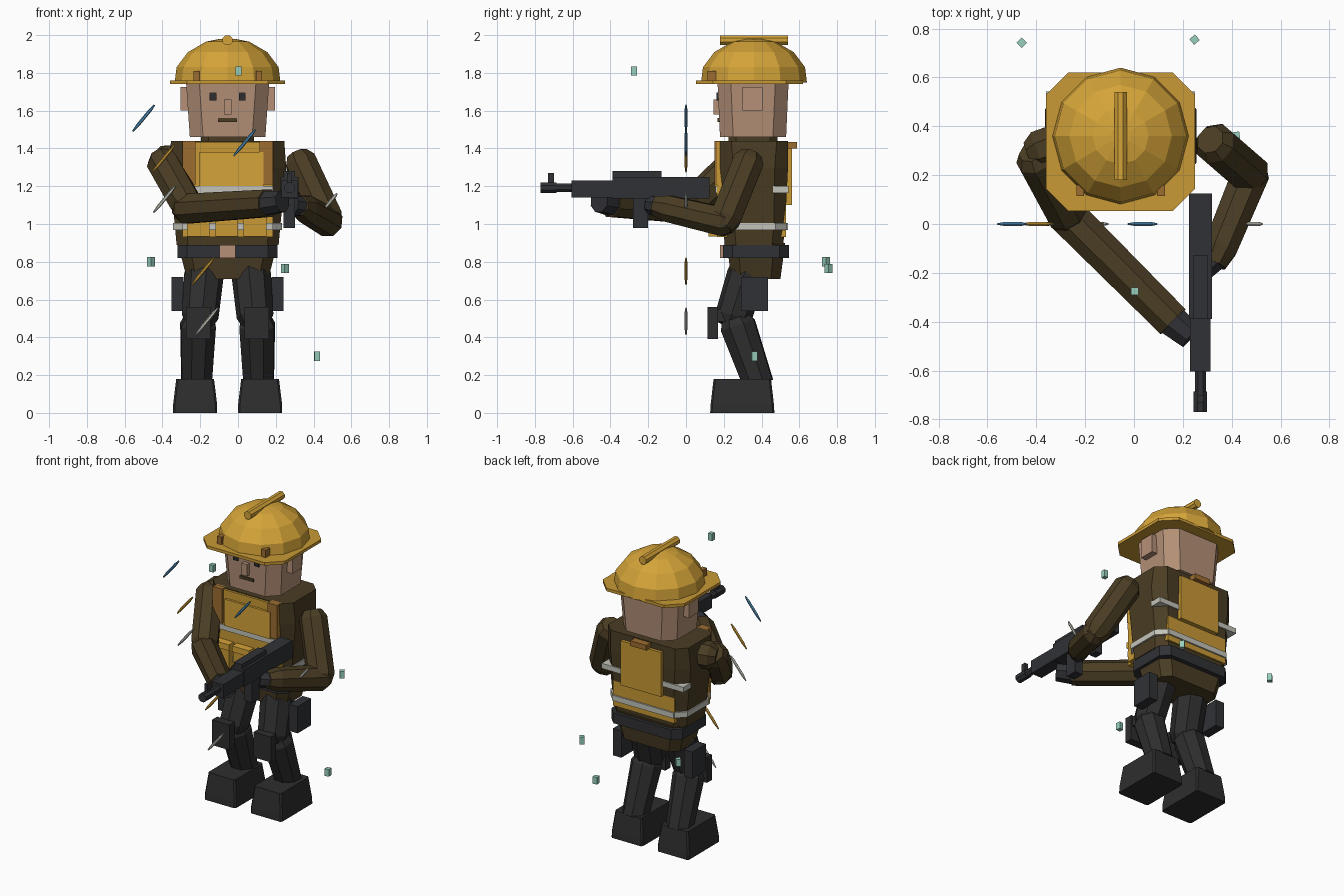
import bpy, bmesh, math
from mathutils import Vector, Matrix

old = bpy.data.objects.get("Cube")
if old:
    bpy.data.objects.remove(old, do_unlink=True)

CX, CY = -0.055, 0.36      # body axis


def material(name, r, g, b):
    m = bpy.data.materials.new(name)
    m.use_nodes = True
    m.diffuse_color = (r, g, b, 1)
    m.node_tree.nodes["Principled BSDF"].inputs["Base Color"].default_value = (r, g, b, 1)
    return m


YELLOW = material("safety yellow", 0.66, 0.37, 0.04)
VEST = material("vest yellow", 0.58, 0.32, 0.035)
JACKET = material("jacket brown", 0.068, 0.046, 0.017)
BLACK = material("trouser charcoal", 0.027, 0.027, 0.028)
METAL = material("gun metal", 0.03, 0.031, 0.036)
SKIN = material("skin", 0.46, 0.28, 0.185)
SILVER = material("reflective silver", 0.55, 0.55, 0.49)
GREEN = material("pale green", 0.31, 0.62, 0.5)
BLUE = material("spark blue", 0.08, 0.26, 0.46)
STRAP = material("strap tan", 0.33, 0.15, 0.03)


def loft(name, rings, mat):
    """Skin a stack of matching point rings and cap both ends."""
    bm = bmesh.new()
    loops = [[bm.verts.new(p) for p in ring] for ring in rings]
    n = len(loops[0])
    for a, b in zip(loops, loops[1:]):
        for i in range(n):
            j = (i + 1) % n
            bm.faces.new((a[i], a[j], b[j], b[i]))
    bm.faces.new(loops[0][::-1])
    bm.faces.new(loops[-1])
    bmesh.ops.recalc_face_normals(bm, faces=bm.faces)
    me = bpy.data.meshes.new(name)
    bm.to_mesh(me)
    bm.free()
    me.materials.append(mat)
    ob = bpy.data.objects.new(name, me)
    bpy.context.collection.objects.link(ob)
    return ob


def octagon(z, hx, hy, c, x=CX, y=CY):
    """Rectangle with cut corners at height z."""
    quarter = [(hx, hy - c), (hx - c, hy)]
    pts = quarter + [(-a, b) for a, b in quarter[::-1]]
    pts += [(-a, -b) for a, b in pts]
    return [Vector((x + a, y + b, z)) for a, b in pts]


def body(name, sections, mat, x=CX, y=CY):
    return loft(name, [octagon(z, hx, hy, c, x, y) for z, hx, hy, c in sections], mat)


def box(name, x, y, z, mat):
    """Box from three (low, high) ranges."""
    return loft(name, [[(x[0], y[0], h), (x[1], y[0], h), (x[1], y[1], h), (x[0], y[1], h)]
                       for h in z], mat)


def tube(name, a, b, profile, mat, sides=8):
    """Faceted limb from a to b; profile holds (fraction, radius)."""
    a, b = Vector(a), Vector(b)
    q = (b - a).to_track_quat('Z', 'Y')
    rings = []
    for t, r in profile:
        rings.append([a.lerp(b, t) + q @ Vector((r * math.cos(k), r * math.sin(k), 0))
                      for k in (math.tau * (i + 0.5) / sides for i in range(sides))])
    return loft(name, rings, mat)


def pair(side):
    return "left" if side > 0 else "right"


# Helmet
rings = []
for z, r in [(1.75, 0.28), (1.83, 0.27), (1.91, 0.21), (1.965, 0.115), (1.98, 0.04)]:
    rings.append([Vector((CX + r * math.cos(math.tau * i / 12),
                          CY + r * math.sin(math.tau * i / 12), z)) for i in range(12)])
loft("helmet_dome", rings, YELLOW)
body("helmet_brim", [(1.74, 0.305, 0.283, 0.09), (1.76, 0.305, 0.283, 0.09)], VEST, y=0.337)
tube("helmet_ridge", (CX, 0.18, 1.973), (CX, 0.54, 1.973), [(0, 0.028), (1, 0.028)], YELLOW)

# Head and face
body("head", [(1.46, 0.2, 0.175, 0.07), (1.75, 0.22, 0.188, 0.07)], SKIN, y=0.355)
body("neck", [(1.42, 0.14, 0.13, 0.04), (1.47, 0.14, 0.13, 0.04)], JACKET, y=0.355)
box("nose", (CX - 0.02, CX + 0.02), (0.145, 0.2), (1.58, 1.66), SKIN)
box("mouth", (CX - 0.05, CX + 0.05), (0.168, 0.177), (1.54, 1.56), JACKET)
for s in (-1, 1):
    e = CX + s * 0.078
    box(pair(s) + "_eye", (e - 0.018, e + 0.018), (0.162, 0.171), (1.655, 1.695), BLACK)
    e = CX + s * 0.225
    box(pair(s) + "_ear", (e - 0.025, e + 0.025), (0.3, 0.405), (1.6, 1.725), SKIN)
    e = CX + s * 0.165
    box(pair(s) + "_helmet_clip", (e - 0.016, e + 0.016), (0.115, 0.16), (1.76, 1.81), STRAP)

# Jacket, skirt and belt
body("jacket", [(0.89, 0.27, 0.155, 0.06), (1.0, 0.28, 0.165, 0.06),
                (1.3, 0.31, 0.18, 0.07), (1.44, 0.3, 0.18, 0.06)], JACKET)
body("jacket_skirt", [(0.71, 0.215, 0.13, 0.05), (0.9, 0.265, 0.155, 0.06)], JACKET, y=0.37)
body("belt", [(0.82, 0.265, 0.175, 0.05), (0.89, 0.265, 0.175, 0.05)], METAL, y=0.37)
box("belt_buckle", (CX - 0.043, CX + 0.043), (0.18, 0.2), (0.82, 0.89), SKIN)
body("waist_reflector", [(0.968, 0.288, 0.174, 0.06), (1.005, 0.288, 0.174, 0.06)], SILVER)

# Vest, front and back
box("vest_front", (CX - 0.24, CX + 0.24), (0.165, 0.22), (0.93, 1.435), VEST)
box("vest_plate", (CX - 0.15, CX + 0.19), (0.15, 0.18), (1.2, 1.38), YELLOW)
box("chest_reflector", (CX - 0.24, CX + 0.24), (0.157, 0.2), (1.165, 1.2), SILVER)
box("front_reflector", (CX - 0.24, CX + 0.24), (0.157, 0.2), (0.968, 1.005), SILVER)
for s in (-1, 1):
    e = CX + s * 0.205
    box(pair(s) + "_vest_strap", (e - 0.035, e + 0.035), (0.152, 0.2), (1.21, 1.44), STRAP)
for name, x in (("right", -0.21), ("middle", -0.06), ("left", 0.09)):
    box(name + "_pouch", (x - 0.06, x + 0.06), (0.12, 0.18), (0.935, 1.08), VEST)
    box(name + "_pouch_flap", (x - 0.063, x + 0.063), (0.113, 0.18), (1.06, 1.1), YELLOW)
box("back_panel", (CX - 0.23, CX + 0.23), (0.5, 0.53), (0.93, 1.13), VEST)
box("back_reflector", (CX - 0.23, CX + 0.23), (0.5, 0.54), (0.968, 1.005), SILVER)
box("upper_back_reflector", (CX - 0.305, CX + 0.305), (0.46, 0.543), (1.165, 1.2), SILVER)
box("back_pack", (CX - 0.15, CX + 0.15), (0.52, 0.56), (1.1, 1.4), VEST)
box("pack_handle", (CX - 0.06, CX + 0.06), (0.54, 0.588), (1.4, 1.435), STRAP)

# Legs
for s in (-1, 1):
    n = pair(s)

    def at(off, y, z):
        return (CX + s * off, y, z)

    tube(n + "_thigh", at(0.12, 0.34, 0.79), at(0.15, 0.235, 0.46),
         [(0, 0.095), (0.2, 0.105), (0.85, 0.098), (1, 0.07)], BLACK)
    tube(n + "_shin", at(0.155, 0.255, 0.52), at(0.165, 0.385, 0.15),
         [(0, 0.07), (0.15, 0.1), (1, 0.085)], BLACK)
    k = CX + s * 0.155
    box(n + "_knee_pad", (k - 0.065, k + 0.065), (0.115, 0.17), (0.39, 0.56), BLACK)
    box(n + "_knee_strap", (k - 0.055, k + 0.055), (0.16, 0.25), (0.485, 0.55), BLACK)
    k = CX + s * 0.265
    box(n + "_thigh_pouch", (k - 0.032, k + 0.032), (0.29, 0.435), (0.54, 0.72), METAL)
    body(n + "_boot", [(0, 0.117, 0.17, 0.01), (0.04, 0.117, 0.168, 0.01),
                       (0.18, 0.1, 0.152, 0.01)], BLACK, x=CX + s * 0.172, y=0.298)

# Arms
UPPER = [(-0.12, 0.06), (0, 0.088), (0.95, 0.088), (1.1, 0.06)]
tube("right_shoulder", (-0.28, 0.34, 1.34), (-0.42, 0.29, 1.33),
     [(0, 0.088), (0.8, 0.088), (1.1, 0.055)], JACKET)
tube("right_upper_arm", (-0.4, 0.27, 1.33), (-0.27, 0.03, 1.1), UPPER, JACKET)
tube("right_forearm", (-0.29, 0.05, 1.08), (0.16, -0.4, 1.11),
     [(-0.06, 0.05), (0.03, 0.085), (1, 0.078)], JACKET)
tube("right_glove", (0.155, -0.395, 1.11), (0.235, -0.46, 1.12), [(0, 0.07), (1, 0.06)], METAL)
tube("left_upper_arm", (0.33, 0.33, 1.33), (0.48, 0.2, 1.01), UPPER, JACKET)
tube("left_forearm", (0.48, 0.21, 1.01), (0.34, -0.13, 1.09),
     [(-0.12, 0.05), (0, 0.082), (0.9, 0.075), (1.1, 0.055)], JACKET)
tube("left_glove", (0.345, -0.13, 1.09), (0.285, -0.18, 1.1), [(0, 0.055), (1, 0.055)], METAL)

# Rifle, laid along y
GX = 0.272
for name, w, y, z in [
    ("receiver", 0.047, (-0.39, 0.125), (1.135, 1.25)),
    ("top_cover", 0.03, (-0.39, -0.13), (1.24, 1.28)),
    ("handguard", 0.042, (-0.605, -0.38), (1.14, 1.23)),
    ("magazine", 0.03, (-0.28, -0.2), (0.98, 1.15)),
    ("pistol_grip", 0.025, (-0.07, -0.01), (1.04, 1.14)),
    ("front_sight", 0.012, (-0.73, -0.7), (1.2, 1.27)),
]:
    box("rifle_" + name, (GX - w, GX + w), y, z, METAL)
tube("rifle_barrel", (GX, -0.6, 1.192), (GX, -0.77, 1.192),
     [(0, 0.025), (0.5, 0.025), (0.5, 0.03), (1, 0.03)], METAL)

# Floating sparks in one plane, given by centre and colour
for i, (x, z, mat) in enumerate([
    (-0.5, 1.56, BLUE), (0.035, 1.43, BLUE), (-0.395, 1.345, VEST), (-0.185, 0.75, VEST),
    (-0.39, 1.13, SILVER), (-0.165, 0.485, SILVER), (0.49, 1.12, SILVER)]):
    k = 0.6 if x > 0.4 else 1
    d = Vector((0.058, 0, 0.07)) * k
    c = Vector((x, 0, z))
    tube(f"spark_{i + 1}", c - d, c + d, [(0, 0.004), (0.25, 0.009), (0.8, 0.009), (1, 0.004)], mat, 6)

# Floating chips
for i, (x, y, z, turn) in enumerate([(0.003, -0.275, 1.81, 0), (-0.46, 0.742, 0.8, 45),
                                     (0.248, 0.755, 0.765, 40), (0.418, 0.362, 0.3, 8)]):
    chip = box(f"chip_{i + 1}", (-0.015, 0.015), (-0.015, 0.015), (-0.024, 0.024), GREEN)
    chip.matrix_world = Matrix.Translation((x, y, z)) @ Matrix.Rotation(math.radians(turn), 4, 'Z')
